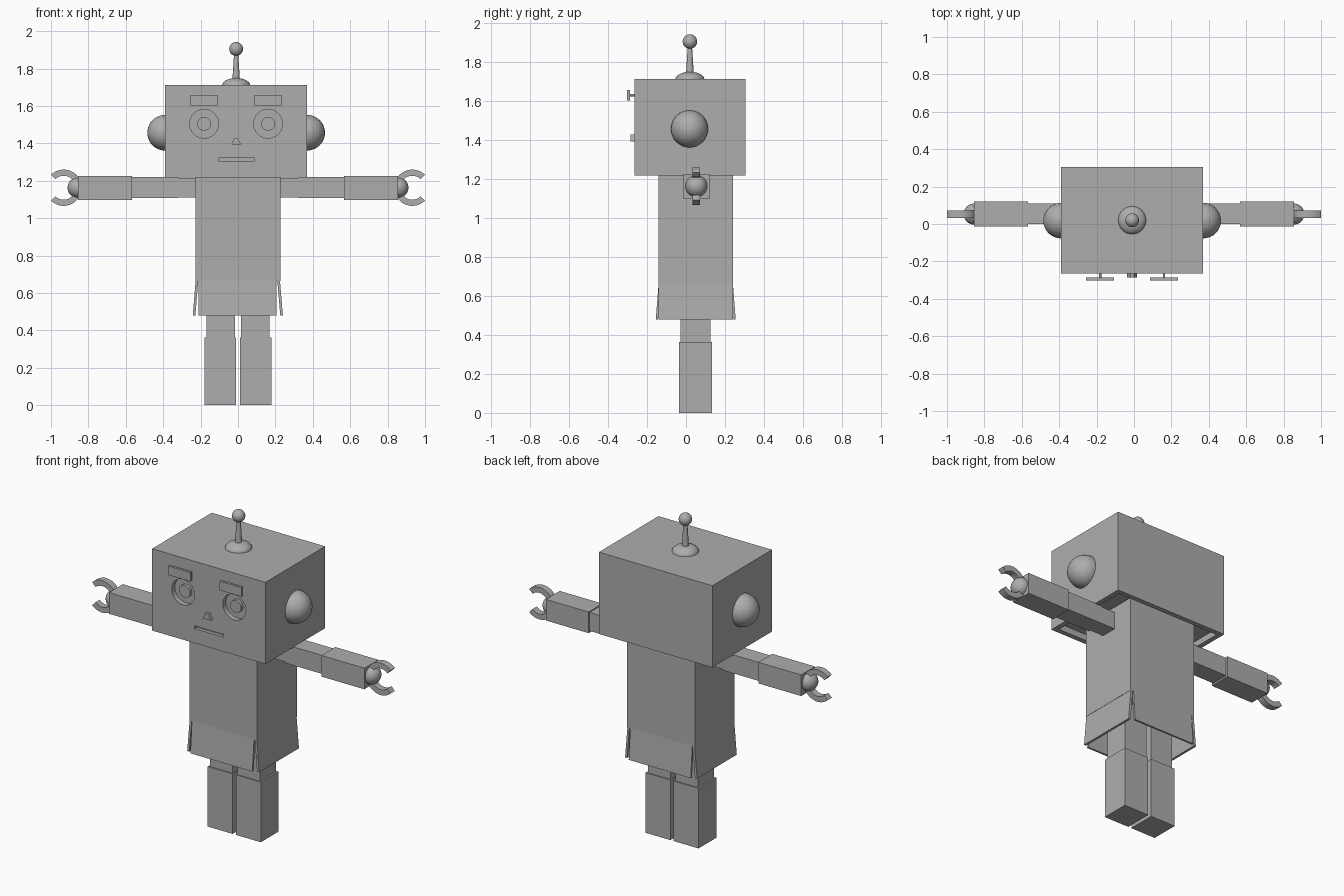
import bpy, bmesh, math
from mathutils import Matrix

if "Cube" in bpy.data.objects:
    bpy.data.objects.remove(bpy.data.objects["Cube"])

grey = bpy.data.materials.new("robot_grey")
grey.diffuse_color = (0.42, 0.42, 0.42, 1)
grey.use_nodes = True
grey.node_tree.nodes["Principled BSDF"].inputs["Base Color"].default_value = grey.diffuse_color


def finish(name, bm, smooth=False):
    bmesh.ops.recalc_face_normals(bm, faces=bm.faces)
    me = bpy.data.meshes.new(name)
    bm.to_mesh(me)
    bm.free()
    me.materials.append(grey)
    ob = bpy.data.objects.new(name, me)
    bpy.context.collection.objects.link(ob)
    if smooth:
        bpy.ops.object.select_all(action='DESELECT')
        ob.select_set(True)
        bpy.context.view_layer.objects.active = ob
        bpy.ops.object.shade_smooth_by_angle(angle=math.radians(35))
    return ob


def hexa(name, bottom, top):
    """Solid between two rectangles given as (x0, x1, y0, y1, z)."""
    bm = bmesh.new()
    rings = []
    for x0, x1, y0, y1, z in (bottom, top):
        rings.append([bm.verts.new((x, y, z)) for x, y in
                      ((x0, y0), (x1, y0), (x1, y1), (x0, y1))])
    a, b = rings
    bm.faces.new(a)
    bm.faces.new(b)
    for i in range(4):
        j = (i + 1) % 4
        bm.faces.new((a[i], a[j], b[j], b[i]))
    return finish(name, bm)


def box(name, x0, x1, y0, y1, z0, z1):
    x0, x1 = sorted((x0, x1))
    return hexa(name, (x0, x1, y0, y1, z0), (x0, x1, y0, y1, z1))


def ball(name, x, y, z, r):
    bm = bmesh.new()
    bmesh.ops.create_uvsphere(bm, u_segments=32, v_segments=20, radius=r,
                              matrix=Matrix.Translation((x, y, z)))
    return finish(name, bm, True)


def disc(name, x, z, r, y0, y1):
    """Cylinder along y."""
    m = Matrix.Translation((x, (y0 + y1) / 2, z)) @ Matrix.Rotation(math.pi / 2, 4, 'X')
    bm = bmesh.new()
    bmesh.ops.create_cone(bm, cap_ends=True, segments=32, radius1=r, radius2=r,
                          depth=y1 - y0, matrix=m)
    return finish(name, bm, True)


def lathe(name, x, y, profile, n=32):
    """Surface of revolution about z from (radius, height) pairs."""
    bm = bmesh.new()
    rings = [[bm.verts.new((x + r * math.cos(2 * math.pi * i / n),
                            y + r * math.sin(2 * math.pi * i / n), z))
              for i in range(n)] for r, z in profile]
    for a, b in zip(rings, rings[1:]):
        for i in range(n):
            j = (i + 1) % n
            bm.faces.new((a[i], a[j], b[j], b[i]))
    bm.faces.new(rings[0])
    bm.faces.new(rings[-1])
    return finish(name, bm, True)


def claw(name, side, cx, z, r0, r1, y0, y1, n=28):
    """Open ring with its gap facing outward."""
    bm = bmesh.new()
    rings = []
    for i in range(n + 1):
        t = math.radians(-134 + 268 * i / n)
        c, s = -side * math.cos(t), math.sin(t)
        rings.append([bm.verts.new((side * cx + r * c, y, z + r * s))
                      for r, y in ((r0, y0), (r1, y0), (r1, y1), (r0, y1))])
    for a, b in zip(rings, rings[1:]):
        for i in range(4):
            j = (i + 1) % 4
            bm.faces.new((a[i], a[j], b[j], b[i]))
    bm.faces.new(rings[0])
    bm.faces.new(rings[-1])
    return finish(name, bm, True)


def cut(target, cutter):
    mod = target.modifiers.new(cutter.name, 'BOOLEAN')
    mod.operation, mod.solver, mod.object = 'DIFFERENCE', 'EXACT', cutter
    cutter.hide_render = True
    cutter.display_type = 'WIRE'


# Head with recessed underside, eye sockets and mouth slot
FACE = -0.265
MID = -0.01
head = box("head", -0.39, 0.37, FACE, 0.305, 1.217, 1.712)
cut(head, box("underside_cutter", -0.36, 0.34, FACE + 0.03, 0.275, 1.1, 1.255))
cut(head, box("mouth_cutter", -0.105, 0.087, -0.4, FACE + 0.02, 1.305, 1.322))

for side, label in ((-1, "left"), (1, "right")):
    x = MID + side * 0.171
    # Eyes, brows and ears
    cut(head, disc(label + "_eye_cutter", x, 1.505, 0.077, -0.4, FACE + 0.03))
    disc(label + "_pupil", x, 1.505, 0.037, FACE + 0.012, FACE + 0.04)
    box(label + "_brow", x - 0.075, x + 0.075, -0.302, -0.287, 1.603, 1.657)
    disc(label + "_brow_pin", x, 1.63, 0.006, -0.29, FACE + 0.01)
    ball(label + "_ear", MID + side * 0.38, 0.018, 1.457, 0.095)

# Nose
hexa("nose", (-0.037, 0.017, -0.285, FACE + 0.01, 1.393),
     (-0.02, 0.0, -0.285, FACE + 0.01, 1.427))

# Antenna
dome = [(0.075 * math.cos(t), 1.71 + 0.04 * math.sin(t))
        for t in (math.radians(a) for a in range(0, 80, 13))]
lathe("antenna_base", MID, 0.02, dome)
lathe("antenna_rod", MID, 0.02, [(0.02, 1.74), (0.011, 1.88)], 24)
ball("antenna_tip", MID, 0.02, 1.905, 0.037)

# Torso
box("torso", -0.228, 0.226, -0.14, 0.24, 0.665, 1.25)

# Flared skirt flaps
Y0, Y1 = -0.14, 0.24
hexa("front_flap", (-0.21, 0.205, -0.155, -0.143, 0.48), (-0.21, 0.205, Y0, -0.128, 0.67))
hexa("back_flap", (-0.21, 0.205, 0.243, 0.255, 0.48), (-0.21, 0.205, 0.228, Y1, 0.67))
hexa("left_flap", (-0.242, -0.228, Y0, Y1, 0.48), (-0.226, -0.212, Y0, Y1, 0.67))
hexa("right_flap", (0.226, 0.24, Y0, Y1, 0.48), (0.21, 0.224, Y0, Y1, 0.67))

for s, label in ((-1, "left"), (1, "right")):
    # Arms
    box(label + "_shoulder", s * 0.21, s * 0.325, 0.005, 0.105, 1.112, 1.216)
    box(label + "_upper_arm", s * 0.32, s * 0.58, 0.0, 0.11, 1.108, 1.22)
    box(label + "_forearm", s * 0.568, s * 0.855, -0.013, 0.12, 1.098, 1.226)
    # Hands
    ball(label + "_wrist", s * 0.855, 0.053, 1.163, 0.056)
    claw(label + "_claw", s, 0.932, 1.163, 0.064, 0.097, 0.033, 0.073)
    # Legs
    box(label + "_thigh", s * 0.016, s * 0.168, -0.028, 0.125, 0.35, 0.67)
    box(label + "_shin", s * 0.011, s * 0.178, -0.036, 0.134, 0.0, 0.363)
